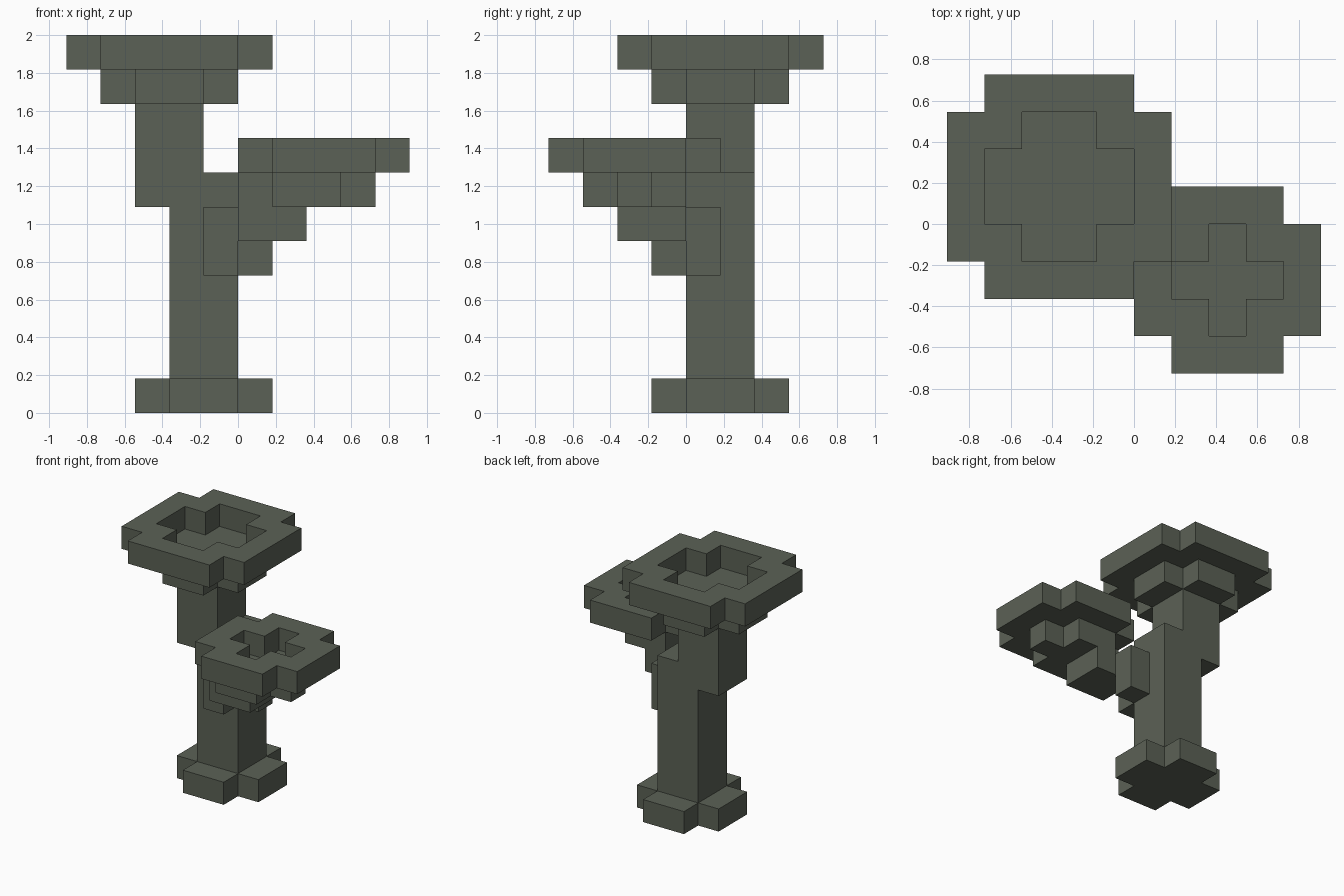
import bpy, bmesh, math
from mathutils import Vector

cube = bpy.data.objects.get("Cube")
if cube:
    bpy.data.objects.remove(cube, do_unlink=True)

U = 2 / 11  # size of one block

stone = bpy.data.materials.new("dark grey green")
stone.use_nodes = True
COLOUR = (0.105, 0.120, 0.092, 1)
stone.diffuse_color = COLOUR
bsdf = stone.node_tree.nodes["Principled BSDF"]
bsdf.inputs["Base Color"].default_value = COLOUR
bsdf.inputs["Roughness"].default_value = 0.9


def cells(boxes):
    """Block cells filled by boxes given as (x0, x1, y0, y1, z0, z1)."""
    return {(x, y, z) for x0, x1, y0, y1, z0, z1 in boxes
            for x in range(x0, x1) for y in range(y0, y1) for z in range(z0, z1)}


def block_part(name, boxes, cut=()):
    """One clean shell around the union of boxes, less the cut boxes."""
    solid = cells(boxes) - cells(cut)
    bm = bmesh.new()
    for c in sorted(solid):
        for axis in range(3):
            for side in (-1, 1):
                step = [0, 0, 0]
                step[axis] = side
                if tuple(a + b for a, b in zip(c, step)) in solid:
                    continue
                n = Vector(step) / 2
                u, v = Vector((0, 0, 0)), Vector((0, 0, 0))
                u[(axis + 1) % 3] = 0.5
                v[(axis + 2) % 3] = 0.5 * side
                mid = Vector(c) + Vector((0.5, 0.5, 0.5)) + n
                bm.faces.new([bm.verts.new((mid + a * u + b * v) * U)
                              for a, b in ((-1, -1), (1, -1), (1, 1), (-1, 1))])
    bmesh.ops.remove_doubles(bm, verts=bm.verts, dist=1e-4)
    bmesh.ops.dissolve_limit(bm, angle_limit=math.radians(1),
                             verts=bm.verts, edges=bm.edges)
    mesh = bpy.data.meshes.new(name)
    bm.to_mesh(mesh)
    bm.free()
    mesh.materials.append(stone)
    obj = bpy.data.objects.new(name, mesh)
    bpy.context.collection.objects.link(obj)
    return obj


# Foot and stepped trunk
block_part("base", [(-3, 1, 0, 2, 0, 1), (-2, 0, -1, 3, 0, 1)])
block_part("trunk", [(-2, 0, 0, 2, 1, 7), (-3, -1, 0, 2, 6, 9)])

# Tall cap: cross-shaped underside and a rim around a cross-shaped hollow
block_part("tall_cap_underside", [(-4, 0, 0, 2, 9, 10), (-3, -1, -1, 3, 9, 10)])
block_part("tall_cap_rim", [(-5, 1, -1, 3, 10, 11), (-4, 0, -2, 4, 10, 11)],
           cut=[(-4, 0, 0, 2, 10, 11), (-3, -1, -1, 3, 10, 11)])

# Side branch growing from the trunk corner
block_part("branch_root_front", [(-1, 0, -1, 0, 4, 6)])
block_part("branch_root_side", [(0, 1, 0, 1, 4, 6)])
block_part("branch", [(0, 2, -2, 0, 5, 6)])

# Low cap on the branch
block_part("low_cap_underside", [(0, 4, -2, -1, 6, 7), (1, 3, -3, 0, 6, 7)])
block_part("low_cap_rim", [(0, 5, -3, 0, 7, 8), (1, 4, -4, 1, 7, 8)],
           cut=[(1, 4, -2, -1, 7, 8), (2, 3, -3, 0, 7, 8)])
